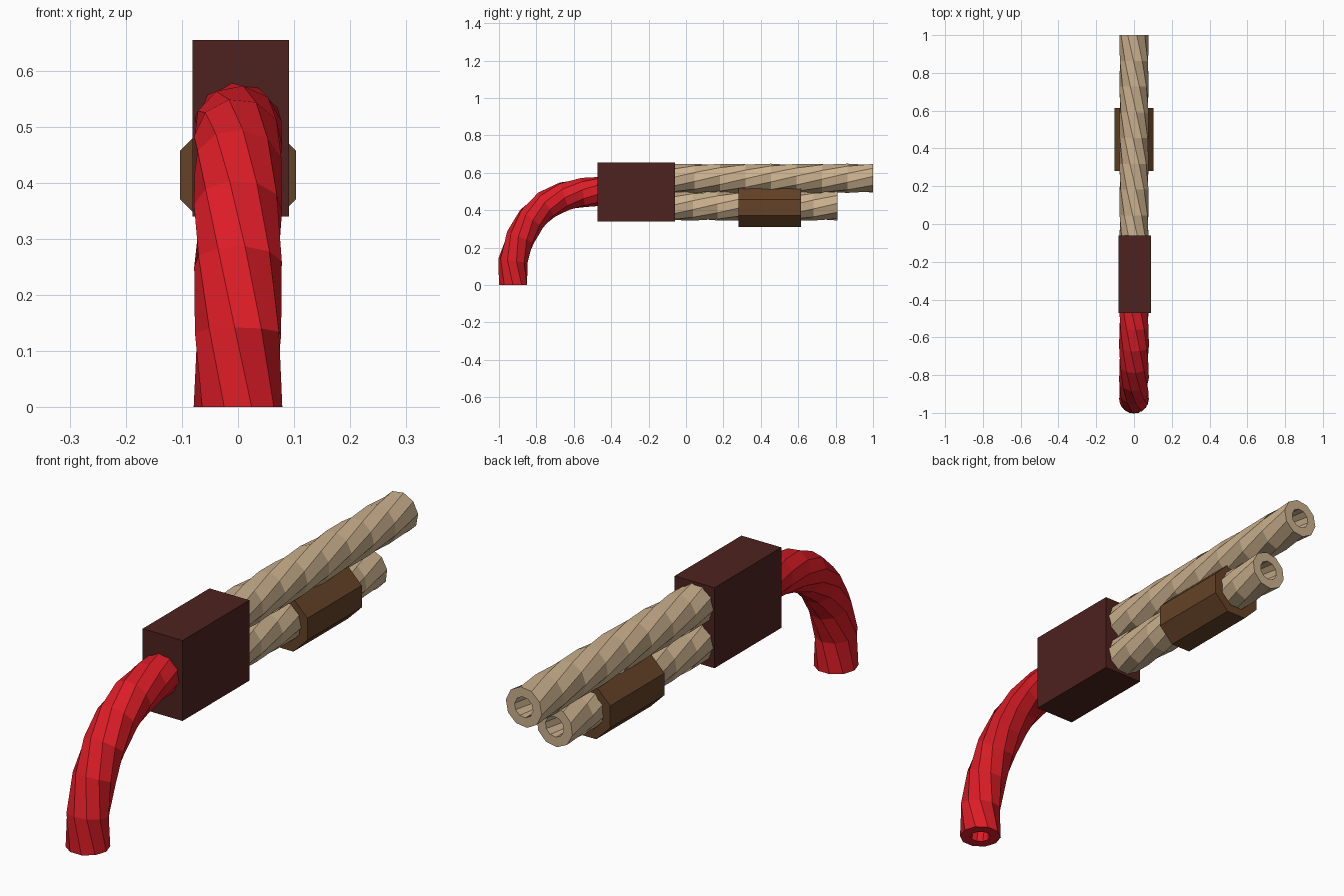
import bpy, bmesh
from math import sin, cos, pi, hypot

if "Cube" in bpy.data.objects:
    bpy.data.objects.remove(bpy.data.objects["Cube"])

SIDES = 10


def finish(name, bm, color):
    bmesh.ops.recalc_face_normals(bm, faces=bm.faces[:])
    mesh = bpy.data.meshes.new(name)
    bm.to_mesh(mesh)
    bm.free()
    mat = bpy.data.materials.get(color[0]) or bpy.data.materials.new(color[0])
    mat.diffuse_color = (*color[1], 1)
    mat.use_nodes = True
    mat.node_tree.nodes["Principled BSDF"].inputs["Base Color"].default_value = mat.diffuse_color
    mesh.materials.append(mat)
    obj = bpy.data.objects.new(name, mesh)
    bpy.context.collection.objects.link(obj)
    return obj


def tube(name, path, outer, inner, color, sides=SIDES, twist=0.0, phase=0.0):
    """Hollow, twisted tube along a (y, z) path lying in the plane x = 0."""
    bm = bmesh.new()
    shells = ([], [])
    length = 0.0
    for i, (y, z) in enumerate(path):
        a, b = path[max(i - 1, 0)], path[min(i + 1, len(path) - 1)]
        ty, tz = b[0] - a[0], b[1] - a[1]
        n = hypot(ty, tz)
        ny, nz = -tz / n, ty / n
        if i:
            length += hypot(y - path[i - 1][0], z - path[i - 1][1])
        for rad, rings in zip((outer, inner), shells):
            ring = []
            for k in range(sides):
                t = phase + 2 * pi * k / sides + twist * length
                ring.append(bm.verts.new((rad * cos(t), y + rad * sin(t) * ny,
                                          z + rad * sin(t) * nz)))
            rings.append(ring)

    def bridge(r, s):
        for k in range(sides):
            j = (k + 1) % sides
            bm.faces.new((r[k], r[j], s[j], s[k]))

    for rings in shells:
        for r, s in zip(rings, rings[1:]):
            bridge(r, s)
    for end in (0, -1):
        bridge(shells[0][end], shells[1][end])
    return finish(name, bm, color)


def straight(y0, y1, z, n):
    return [(y0 + (y1 - y0) * i / n, z) for i in range(n + 1)]


RED = ("red", (0.72, 0.012, 0.02))
MAROON = ("maroon", (0.075, 0.016, 0.013))
TAN = ("tan", (0.60, 0.44, 0.27))
BROWN = ("brown", (0.13, 0.055, 0.02))

# Curved stock
tube("stock", [(-0.925, 0), (-0.925, 0.13), (-0.885, 0.255), (-0.825, 0.355),
               (-0.745, 0.43), (-0.65, 0.475), (-0.55, 0.495), (-0.44, 0.502)],
     0.079, 0.038, RED, twist=3.0)

# Receiver block
bm = bmesh.new()
bmesh.ops.create_cube(bm, size=1)
bmesh.ops.scale(bm, vec=(0.172, 0.412, 0.314), verts=bm.verts[:])
bmesh.ops.translate(bm, vec=(0.005, -0.266, 0.497), verts=bm.verts[:])
finish("receiver", bm, MAROON)

# Twisted barrel and the shorter tube under it
tube("upper_barrel", straight(-0.09, 1.0, 0.571, 8), 0.078, 0.04, TAN, twist=3.0)
tube("lower_tube", straight(-0.09, 0.81, 0.4225, 7), 0.078, 0.04, TAN, twist=3.0)

# Octagonal pump grip
tube("pump_grip", straight(0.28, 0.615, 0.414, 1), 0.112, 0.075, BROWN,
     sides=8, phase=pi / 8)
